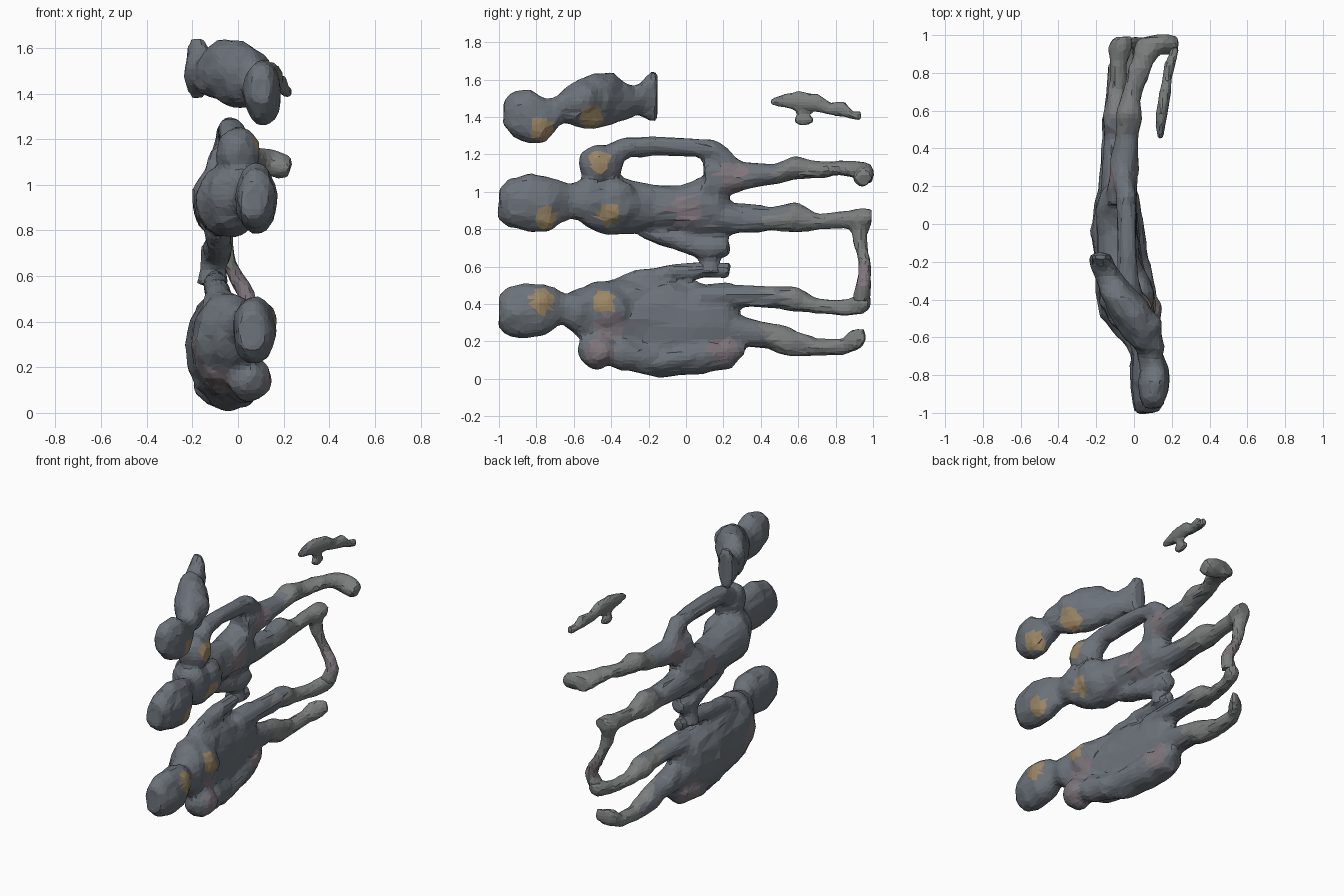
import bpy, bmesh, math
from mathutils import Vector, noise

def mat(name, col):
    m = bpy.data.materials.new(name)
    m.diffuse_color = (*col, 1)
    return m

MATS = [mat("grey", (0.2, 0.21, 0.21)), mat("slate", (0.15, 0.17, 0.195)),
        mat("ochre", (0.33, 0.24, 0.13)), mat("mauve", (0.21, 0.18, 0.2))]
# centres (y, z) of the tinted patches
OCHRE = [(-0.77, 0.42), (-0.44, 0.41), (-0.75, 0.86), (-0.46, 1.16),
         (-0.42, 0.88), (-0.77, 1.33), (-0.5, 1.40)]
MAUVE = [(-0.4, 0.28), (-0.45, 0.14), (0.2, 0.15), (0.25, 1.08), (0.93, 0.55), (0.0, 0.9)]
SEG = 14

def skin(bm, rings):
    vs = [[bm.verts.new(p) for p in r] for r in rings]
    for a, b in zip(vs, vs[1:]):
        for i in range(SEG):
            j = (i + 1) % SEG
            bm.faces.new((a[i], a[j], b[j], b[i]))
    bm.faces.new(vs[0][::-1])
    bm.faces.new(vs[-1])

def body(bm, stations):
    """Oval sections along y: (y, x centre, x radius, z low, z high)."""
    skin(bm, [[(x + rx * math.cos(t), y, (lo + hi) / 2 + (hi - lo) / 2 * math.sin(t))
               for t in (math.tau * i / SEG for i in range(SEG))]
              for y, x, rx, lo, hi in stations])

def tube(bm, pts):
    """Round limb through points (x, y, z, radius)."""
    p = [Vector(q[:3]) for q in pts]
    rings, ref = [], Vector((0.3, 0.2, 0.93))
    for k, q in enumerate(pts):
        t = (p[min(k + 1, len(p) - 1)] - p[max(k - 1, 0)]).normalized()
        if k == 0 and abs(t.dot(ref)) > 0.8:
            ref = Vector((1, 0, 0))
        u = (ref - t * ref.dot(t)).normalized()
        v = t.cross(u)
        ref = u
        rings.append([p[k] + q[3] * (u * math.cos(a) + v * math.sin(a))
                      for a in (math.tau * i / SEG for i in range(SEG))])
    skin(bm, rings)

def ball(bm, c, r):
    geo = bmesh.ops.create_icosphere(bm, subdivisions=2, radius=1)
    for v in geo["verts"]:
        v.co = Vector(c) + Vector(a * b for a, b in zip(v.co, r))

def finish(bm, name, voxel=0.022, lumps=0.012):
    """Fuse the overlapping parts into one lumpy faceted skin and tint it."""
    bmesh.ops.recalc_face_normals(bm, faces=bm.faces)
    me = bpy.data.meshes.new(name)
    bm.to_mesh(me)
    bm.free()
    ob = bpy.data.objects.new(name, me)
    bpy.context.collection.objects.link(ob)
    mod = ob.modifiers.new("fuse", 'REMESH')
    mod.mode, mod.voxel_size = 'VOXEL', voxel
    ob.modifiers.new("facets", 'DECIMATE').ratio = 0.4
    fused = bpy.data.meshes.new_from_object(
        ob.evaluated_get(bpy.context.evaluated_depsgraph_get()))
    ob.modifiers.clear()
    ob.data = fused
    shift = [v.normal * lumps * noise.noise(v.co * 13) for v in fused.vertices]
    for v, s in zip(fused.vertices, shift):
        v.co += s
    fused.materials.clear()
    for m in MATS:
        fused.materials.append(m)
    near = lambda c, spots, r: any(math.hypot(c.y - a, c.z - b) < r for a, b in spots)
    for f in fused.polygons:
        c = f.center
        f.use_smooth = False
        f.material_index = 0 if c.y + 0.3 * noise.noise(c * 8) > 0.5 else 1
        if near(c, MAUVE, 0.08):
            f.material_index = 3
        if f.normal.x > 0.1 and near(c, OCHRE, 0.06):
            f.material_index = 2

# ---- lower figure
bm = bmesh.new()
# head, neck, torso
body(bm, [(-1.0, .06, .06, .28, .45), (-.96, .07, .08, .23, .49), (-.87, .07, .095, .21, .51),
          (-.76, .07, .095, .23, .51), (-.70, .06, .075, .28, .49), (-.65, .04, .08, .29, .46),
          (-.58, .01, .12, .22, .48), (-.48, -.04, .14, .13, .53), (-.36, -.06, .14, .08, .53),
          (-.2, -.08, .13, .06, .54), (-.05, -.1, .13, .05, .52), (.12, -.1, .11, .08, .50),
          (.22, -.09, .08, .14, .46), (.27, -.09, .04, .2, .4)])
ball(bm, (.04, -.42, .37), (.08, .12, .12))
ball(bm, (.12, -.79, .41), (.055, .08, .07))
# shoulder, lower arm resting under the body
ball(bm, (.05, -.47, .15), (.10, .11, .10))
body(bm, [(-.5, .05, .05, .08, .2), (-.35, .04, .08, .05, .21), (-.14, -.03, .10, .01, .18),
          (.1, -.08, .12, .03, .22), (.24, -.09, .09, .06, .22), (.31, -.08, .04, .13, .2)])
# upper arm and hand
tube(bm, [(-.07, -.45, .46, .05), (-.09, -.25, .52, .06), (-.1, -.05, .57, .05),
          (-.1, .1, .585, .04), (-.1, .24, .58, .04)])
# legs
body(bm, [(.05, -.08, .08, .36, .51), (.3, -.07, .07, .385, .50), (.48, -.07, .065, .375, .49),
          (.58, -.07, .07, .36, .505), (.7, -.06, .05, .345, .43), (.85, -.03, .045, .335, .42),
          (.93, 0, .05, .34, .45), (.985, .02, .035, .37, .46)])
body(bm, [(.05, -.1, .1, .1, .36), (.3, -.1, .08, .17, .34), (.45, -.1, .07, .16, .3),
          (.55, -.1, .07, .12, .27), (.7, -.1, .05, .12, .22), (.84, -.09, .045, .13, .22),
          (.91, -.06, .05, .15, .27), (.96, -.01, .03, .19, .28)])
finish(bm, "lower_figure")

# ---- middle figure
bm = bmesh.new()
# head, neck, torso, hips
body(bm, [(-1.0, .07, .06, .85, 1.01), (-.95, .08, .08, .81, 1.07), (-.84, .08, .09, .785, 1.10),
          (-.73, .08, .09, .79, 1.08), (-.66, .06, .07, .84, 1.05), (-.61, .04, .07, .86, 1.04),
          (-.53, 0, .12, .81, 1.09), (-.42, -.04, .14, .765, 1.10), (-.3, -.06, .13, .77, 1.06),
          (-.18, -.08, .11, .8, 1.04), (-.05, -.09, .11, .79, 1.03), (.08, -.09, .11, .77, 1.08),
          (.17, -.08, .09, .79, 1.10), (.23, -.08, .04, .85, 1.05)])
ball(bm, (.03, -.38, .94), (.08, .13, .13))
ball(bm, (.12, -.79, .91), (.055, .09, .1))
# raised shoulder and upper arm reaching to the hip
ball(bm, (0, -.46, 1.14), (.10, .12, .115))
tube(bm, [(-.01, -.45, 1.17, .07), (-.03, -.32, 1.235, .06), (-.04, -.17, 1.245, .05),
          (-.04, .03, 1.24, .05), (-.04, .14, 1.225, .055), (-.05, .21, 1.17, .06),
          (-.06, .27, 1.12, .055)])
# lower arm and clasped hand
tube(bm, [(-.09, -.22, .80, .05), (-.09, -.1, .76, .055), (-.09, .05, .71, .06),
          (-.09, .15, .70, .065), (-.09, .23, .71, .045)])
tube(bm, [(-.11, .12, .72, .06), (-.11, .13, .63, .055), (-.11, .13, .56, .07)])
# legs
body(bm, [(.1, -.06, .08, .94, 1.18), (.2, -.06, .08, .98, 1.17), (.32, -.05, .075, 1.01, 1.16),
          (.46, -.04, .065, 1.04, 1.15), (.58, -.03, .07, 1.065, 1.19), (.7, -.01, .055, 1.07, 1.16),
          (.82, .03, .06, 1.09, 1.165), (.9, .07, .07, 1.07, 1.165), (.98, .1, .09, 1.04, 1.165),
          (.995, .11, .07, 1.05, 1.14)])
body(bm, [(.05, -.09, .09, .765, .97), (.3, -.09, .08, .78, .94), (.46, -.09, .07, .79, .92),
          (.58, -.09, .075, .78, .95), (.7, -.09, .05, .795, .89), (.85, -.08, .045, .80, .89),
          (.93, -.07, .06, .79, .91), (.99, -.06, .05, .82, .91)])
# upper foot bending toward +x
tube(bm, [(.06, .93, 1.12, .05), (.12, .95, 1.10, .055), (.18, .95, 1.085, .055),
          (.23, .945, 1.07, .045)])
# lower foot touching the foot below
tube(bm, [(-.08, .93, .86, .06), (-.07, .93, .78, .045), (-.05, .94, .70, .037),
          (-.03, .955, .63, .032), (.02, .955, .56, .034), (.04, .945, .49, .045),
          (.02, .94, .42, .05)])
finish(bm, "middle_figure")

# ---- upper figure, only head and chest with a flared flat end
bm = bmesh.new()
body(bm, [(-.975, .10, .05, 1.36, 1.49), (-.93, .10, .07, 1.30, 1.54), (-.84, .11, .085, 1.26, 1.55),
          (-.76, .11, .08, 1.26, 1.5), (-.70, .09, .07, 1.32, 1.5), (-.66, .08, .08, 1.36, 1.55),
          (-.58, .04, .11, 1.345, 1.60), (-.48, -.01, .12, 1.34, 1.64), (-.39, -.06, .11, 1.36, 1.64),
          (-.33, -.1, .09, 1.38, 1.59), (-.27, -.14, .075, 1.41, 1.57), (-.22, -.17, .065, 1.39, 1.61),
          (-.17, -.18, .06, 1.365, 1.655), (-.155, -.18, .06, 1.36, 1.66)])
ball(bm, (.08, -.55, 1.49), (.07, .1, .1))
finish(bm, "upper_bust")

# ---- loose foot fragment
bm = bmesh.new()
body(bm, [(.45, .14, .015, 1.46, 1.50), (.52, .14, .025, 1.45, 1.52), (.6, .15, .03, 1.43, 1.54),
          (.7, .165, .03, 1.425, 1.525), (.77, .175, .025, 1.41, 1.48), (.85, .19, .03, 1.395, 1.485),
          (.89, .205, .025, 1.39, 1.43), (.935, .22, .022, 1.38, 1.43)])
ball(bm, (.15, .63, 1.385), (.025, .06, .03))
tube(bm, [(.15, .61, 1.44, .022), (.15, .62, 1.38, .022)])
finish(bm, "foot_fragment", 0.016, 0.005)
